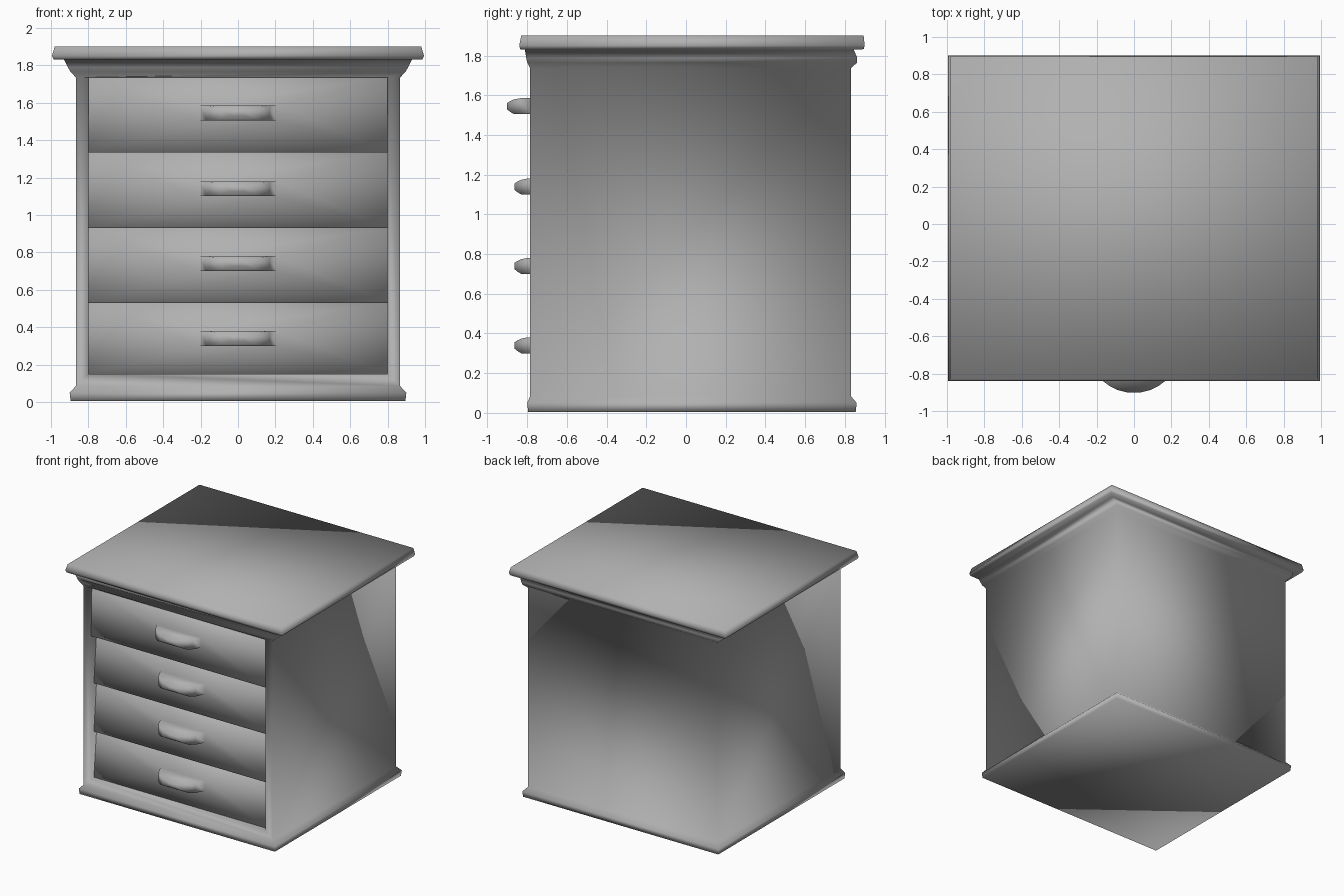
import bpy, bmesh

if "Cube" in bpy.data.objects:
    bpy.data.objects.remove(bpy.data.objects["Cube"])

grey = bpy.data.materials.new("mid_grey")
grey.diffuse_color = (0.44, 0.44, 0.44, 1)
grey.use_nodes = True
grey.node_tree.nodes["Principled BSDF"].inputs["Base Color"].default_value = grey.diffuse_color


def loft(name, rings):
    """Skin a list of equal-length point rings, cap both ends, shade smooth."""
    bm = bmesh.new()
    loops = [[bm.verts.new(p) for p in r] for r in rings]
    n = len(rings[0])
    for a, b in zip(loops, loops[1:]):
        for i in range(n):
            j = (i + 1) % n
            bm.faces.new((a[i], a[j], b[j], b[i]))
    bm.faces.new(loops[0][::-1])
    bm.faces.new(loops[-1])
    bmesh.ops.recalc_face_normals(bm, faces=bm.faces[:])
    me = bpy.data.meshes.new(name)
    bm.to_mesh(me)
    bm.free()
    me.materials.append(grey)
    me.shade_smooth()
    ob = bpy.data.objects.new(name, me)
    bpy.context.collection.objects.link(ob)
    return ob


def level(z, x, y0, y1):
    """Horizontal rectangle."""
    return [(-x, y0, z), (x, y0, z), (x, y1, z), (-x, y1, z)]


def upright(x, z0, z1, y0, y1):
    """Front-facing rectangle, leaning from y0 at the bottom to y1 at the top."""
    return [(-x, y0, z0), (x, y0, z0), (x, y1, z1), (-x, y1, z1)]


# Cabinet shell: plinth, carcass, crown moulding and top slab in one profile
cabinet = loft("cabinet", [level(*r) for r in (
    (0.005, 0.895, -0.795, 0.855),
    (0.05, 0.90, -0.80, 0.86),
    (0.085, 0.867, -0.785, 0.83),
    (1.735, 0.867, -0.785, 0.83),
    (1.765, 0.895, -0.80, 0.862),
    (1.79, 0.91, -0.805, 0.862),
    (1.83, 0.93, -0.812, 0.845),
    (1.832, 0.985, -0.835, 0.895),
    (1.85, 0.995, -0.84, 0.90),
    (1.90, 0.98, -0.83, 0.895),
)])

# Drawer opening
cutter = loft("opening_cutter", [level(0.15, 0.80, -1.0, -0.69),
                                 level(1.735, 0.80, -1.0, -0.69)])
cutter.hide_render = True
mod = cabinet.modifiers.new("opening", 'BOOLEAN')
mod.operation = 'DIFFERENCE'
mod.solver = 'EXACT'
mod.object = cutter
bpy.context.view_layer.objects.active = cabinet
bpy.ops.object.modifier_apply(modifier=mod.name)
bpy.data.objects.remove(cutter)
cabinet.data.shade_smooth()

# Drawers with slanted fronts: z bottom, z top, y bottom, y top, handle bottom
drawers = ((0.15, 0.53, -0.745, -0.71, 0.30),
           (0.53, 0.93, -0.745, -0.71, 0.70),
           (0.93, 1.335, -0.745, -0.71, 1.10),
           (1.335, 1.735, -0.782, -0.772, 1.505))
# Handle steps drawn out of the front: projection, half width, trim below, trim above
steps = ((0.055, 0.17, 0.0, 0.0), (0.085, 0.13, 0.0, 0.006),
         (0.105, 0.09, 0.012, 0.015), (0.12, 0.03, 0.025, 0.025))

for k, (z0, z1, yb, yt, h) in enumerate(drawers, 1):
    def front(z):
        return yb + (yt - yb) * (z - z0) / (z1 - z0)
    rings = [upright(0.80, z0, z1, -0.69, -0.69),
             upright(0.80, z0, z1, yb, yt),
             upright(0.205, h, h + 0.08, front(h), front(h + 0.08))]
    rings += [upright(w, h + lo, h + 0.08 - hi, yb - p, yb - p)
              for p, w, lo, hi in steps]
    loft(f"drawer_{k}", rings)
